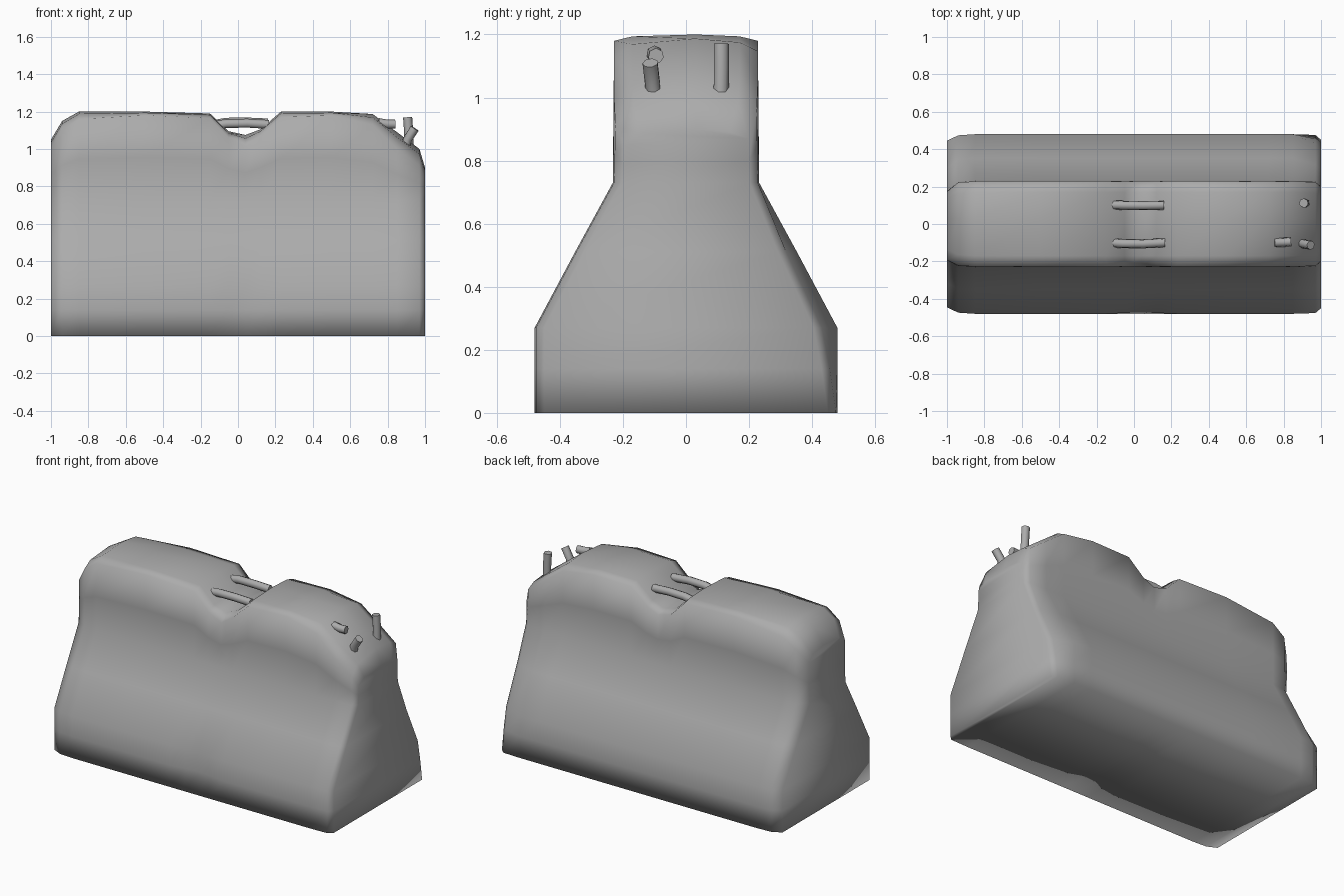
import bpy, bmesh
from mathutils import Vector

if "Cube" in bpy.data.objects:
    bpy.data.objects.remove(bpy.data.objects["Cube"])

grey = bpy.data.materials.new("weathered_grey")
grey.diffuse_color = (.41, .41, .41, 1)
grey.use_nodes = True
grey.node_tree.nodes["Principled BSDF"].inputs["Base Color"].default_value = grey.diffuse_color

# Stations: x, top height, side inset, front dent, front edge drop, back edge drop
STATIONS = [
    (-1.0, 1.05, .035, 0, .05, .06), (-.94, 1.15, .006, 0, .05, .07), (-.85, 1.2, 0, 0, .04, .06),
    (-.5, 1.2, 0, 0, .02, .02), (-.15, 1.19, 0, 0, .025, .02), (-.05, 1.095, 0, .015, .035, .025),
    (.04, 1.075, 0, .025, .06, .03), (.12, 1.105, 0, .015, .035, .025), (.23, 1.2, 0, 0, .03, .025),
    (.5, 1.2, 0, 0, .02, .02), (.72, 1.187, 0, 0, .06, .04), (.85, 1.09, 0, 0, .09, .04),
    (.97, 1.0, .004, 0, .09, .04), (1.0, .9, .03, 0, .05, .03)]


def section(x, top, inset, dent, fdrop, bdrop):
    """Barrier outline at one station, from front foot over the top to the back foot."""
    def half(sign, drop, dents):
        pts = [(.48, 0), (.48, .14), (.48, .27), (.352, .51), (.232, .73),
               (.23, .73 + (top - drop - .73) * .5), (.228, top - drop), (.17, top - drop * .3)]
        return [Vector((x, sign * (y - inset - d), z)) for (y, z), d in zip(pts, dents)]
    front = half(-1, fdrop, [0, dent, dent * .3, 0, 0, 0, 0, 0])
    # broken back edge near both ends
    chip = [0] * 8
    if x > .96:
        chip = [0, .02, .045, .03, 0, 0, 0, 0]
    elif x < -.99:
        chip = [0, 0, 0, .02, .03, .02, .02, 0]
    back = half(1, bdrop, chip)
    return front + [Vector((x, .03, top))] + back[::-1]


# Concrete body lofted through the stations
bm = bmesh.new()
rings = [[bm.verts.new(p) for p in section(*s)] for s in STATIONS]
for a, b in zip(rings, rings[1:]):
    n = len(a)
    for i in range(n):
        j = (i + 1) % n
        bm.faces.new((a[i], b[i], b[j], a[j]))
# End caps made of strips joining front and back
for r in (rings[0], rings[-1]):
    n = len(r)
    m = n // 2
    for i in range(m - 2):
        bm.faces.new((r[i], r[i + 1], r[n - 2 - i], r[n - 1 - i]))
    bm.faces.new(r[m - 2:m + 3])
bmesh.ops.recalc_face_normals(bm, faces=bm.faces[:])
for f in bm.faces:
    f.smooth = True
me = bpy.data.meshes.new("concrete_body")
bm.to_mesh(me)
bm.free()
me.materials.append(grey)
bpy.context.collection.objects.link(bpy.data.objects.new("concrete_body", me))


def rebar(name, pts, r=.025, sides=7):
    """Steel rod swept along a short path, with closed ends."""
    pts = [Vector(p) for p in pts]
    bm = bmesh.new()
    loops = []
    # fixed reference axis keeps the rings from twisting
    main = (pts[-1] - pts[0]).normalized()
    ref = Vector((0, 1, 0))
    for i, p in enumerate(pts):
        d = (pts[min(i + 1, len(pts) - 1)] - pts[max(i - 1, 0)]).normalized()
        q = main.rotation_difference(d) @ main.to_track_quat('Z', 'Y')
        c = bmesh.ops.create_circle(bm, segments=sides, radius=r)['verts']
        for v in c:
            v.co = q @ v.co + p
        loops.append(c)
    for a, b in zip(loops, loops[1:]):
        for i in range(sides):
            j = (i + 1) % sides
            bm.faces.new((a[i], a[j], b[j], b[i]))
    bm.faces.new(loops[0])
    bm.faces.new(loops[-1])
    bmesh.ops.recalc_face_normals(bm, faces=bm.faces[:])
    me = bpy.data.meshes.new(name)
    bm.to_mesh(me)
    bm.free()
    me.materials.append(grey)
    ob = bpy.data.objects.new(name, me)
    bpy.context.collection.objects.link(ob)
    bpy.context.view_layer.objects.active = ob
    ob.select_set(True)
    bpy.ops.object.shade_smooth_by_angle(angle=1.1)
    ob.select_set(False)


# Rods bridging the notch
rebar("notch_rod_front", [(-.13, -.1, 1.125), (-.06, -.105, 1.135), (.05, -.106, 1.137), (.165, -.1, 1.13)])
rebar("notch_rod_back", [(-.13, .102, 1.13), (-.06, .1, 1.142), (.05, .098, 1.143), (.16, .1, 1.138)])
# Bent stubs at the broken corner
rebar("corner_stub_short", [(.75, -.1, 1.14), (.8, -.098, 1.132), (.84, -.095, 1.132)])
rebar("corner_stub_bent", [(.89, -.098, .975), (.905, -.106, 1.05), (.945, -.113, 1.11)])
rebar("corner_stub_upright", [(.915, .11, 1.0), (.912, .112, 1.1), (.907, .112, 1.17)])
